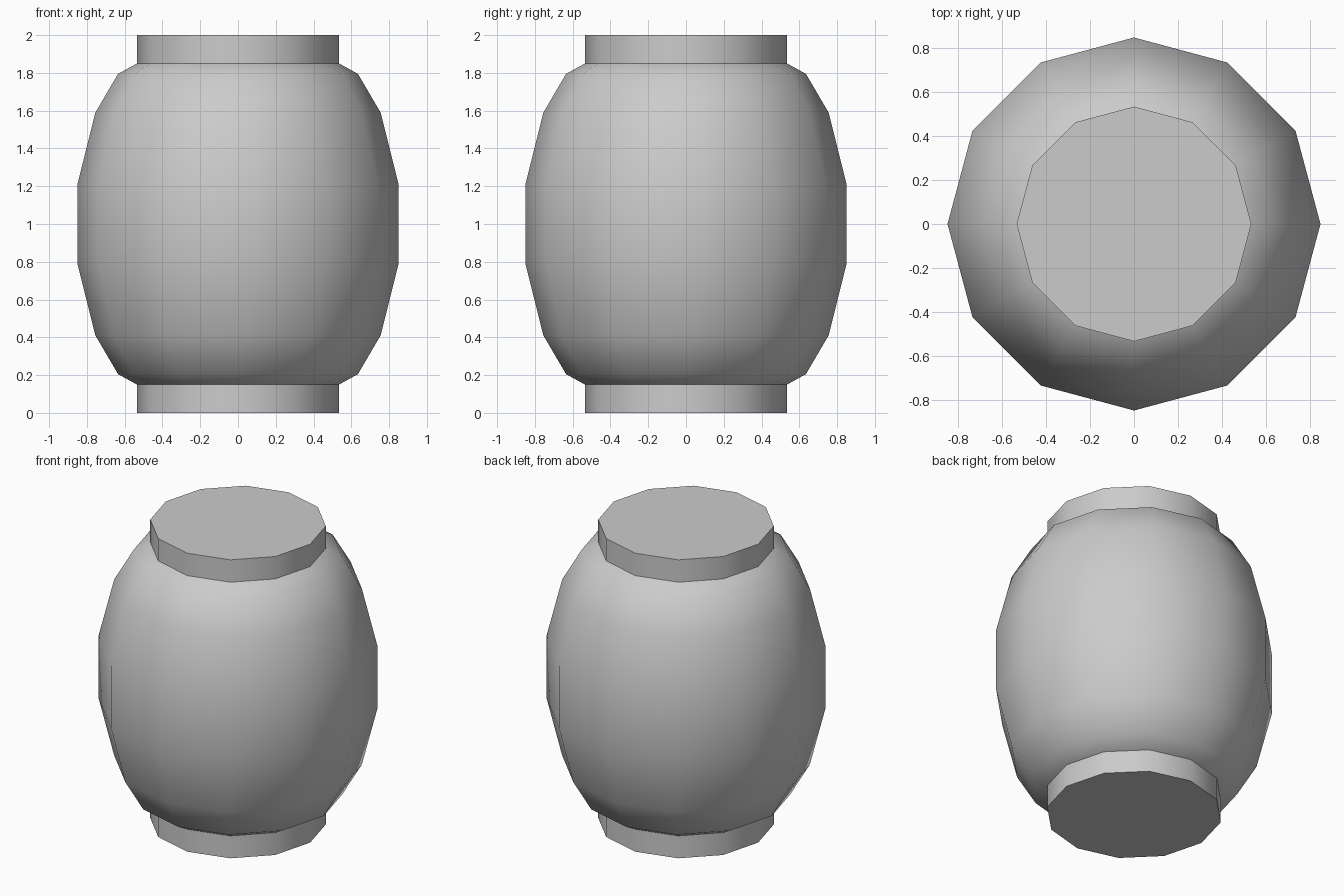
import bpy, bmesh
from math import cos, sin, pi, radians

if "Cube" in bpy.data.objects:
    bpy.data.objects.remove(bpy.data.objects["Cube"])

SIDES = 12


def lathe(name, profile, cap_bottom=False, cap_top=False):
    """Spin an upward (radius, z) profile around z, with optional flat ends."""
    bm = bmesh.new()
    rings = [[bm.verts.new((r * cos(2 * pi * i / SIDES), r * sin(2 * pi * i / SIDES), z))
              for i in range(SIDES)] for r, z in profile]
    for low, high in zip(rings, rings[1:]):
        for i in range(SIDES):
            j = (i + 1) % SIDES
            bm.faces.new((low[i], low[j], high[j], high[i]))
    if cap_bottom:
        bm.faces.new(rings[0][::-1])
    if cap_top:
        bm.faces.new(rings[-1])
    mesh = bpy.data.meshes.new(name)
    bm.to_mesh(mesh)
    bm.free()
    obj = bpy.data.objects.new(name, mesh)
    bpy.context.collection.objects.link(obj)
    bpy.ops.object.select_all(action='DESELECT')
    obj.select_set(True)
    bpy.context.view_layer.objects.active = obj
    bpy.ops.object.shade_smooth_by_angle(angle=radians(40))
    return obj


# Bulging lantern body, symmetric about z = 1
lower = [(0.535, 0.15), (0.635, 0.205), (0.755, 0.41), (0.85, 0.79)]
upper = [(r, 2 - z) for r, z in reversed(lower)]
lathe("lantern_body", lower + upper)

# Flat-ended rims at the bottom and top
lathe("bottom_rim", [(0.535, 0), (0.535, 0.15)], cap_bottom=True)
lathe("top_rim", [(0.535, 1.85), (0.535, 2)], cap_top=True)
